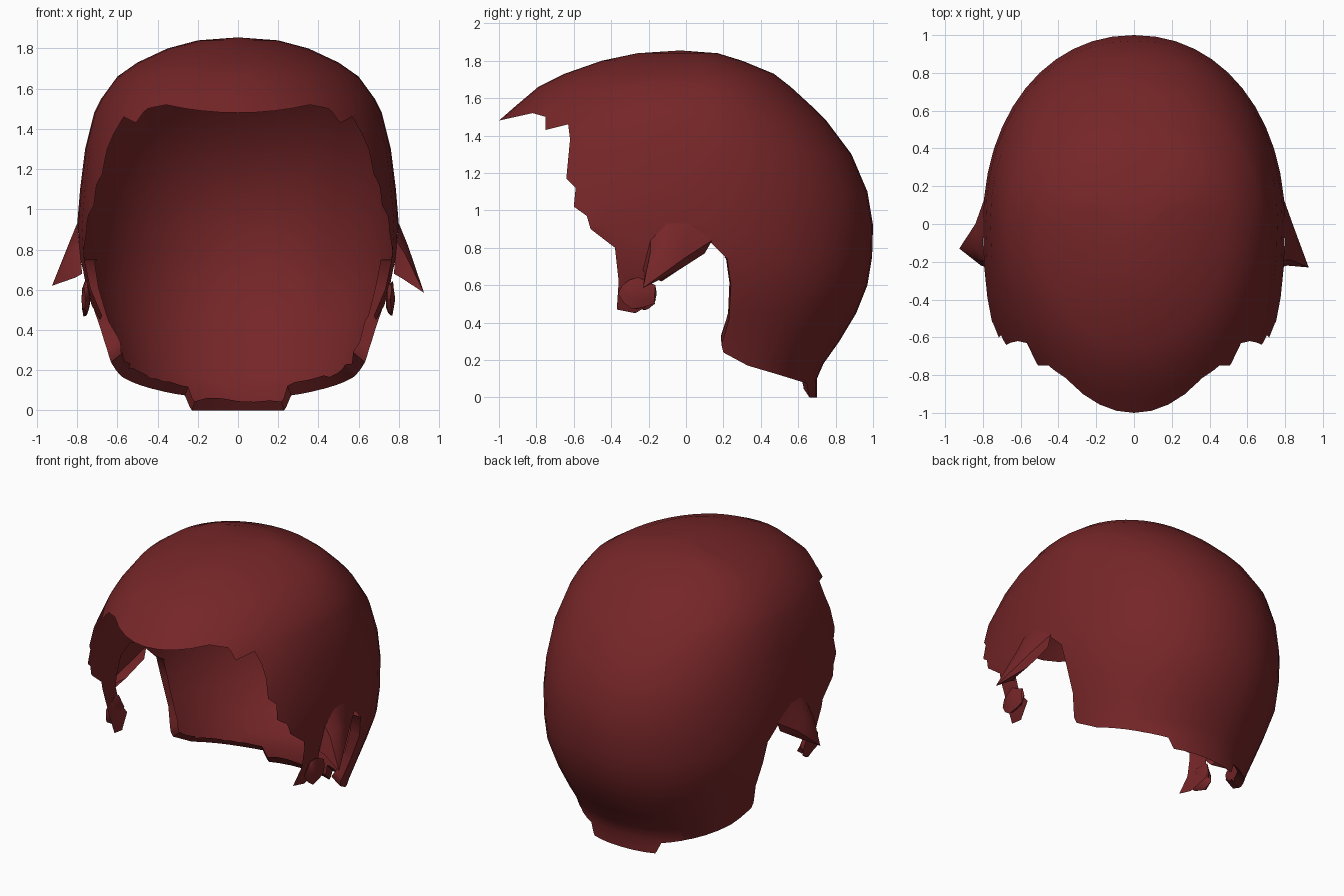
import bpy, bmesh, math, random
from mathutils import Vector

if "Cube" in bpy.data.objects:
    bpy.data.objects.remove(bpy.data.objects["Cube"])

random.seed(4)
hair = bpy.data.materials.new("dark red hair")
hair.diffuse_color = (0.18, 0.019, 0.021, 1)
hair.use_nodes = True
hair.node_tree.nodes["Principled BSDF"].inputs["Base Color"].default_value = hair.diffuse_color


def make(name, bm, recalc=True):
    if recalc:
        bmesh.ops.recalc_face_normals(bm, faces=bm.faces[:])
    me = bpy.data.meshes.new(name)
    bm.to_mesh(me)
    bm.free()
    ob = bpy.data.objects.new(name, me)
    bpy.context.collection.objects.link(ob)
    me.materials.append(hair)
    return ob


def smooth(ob, angle):
    bpy.ops.object.select_all(action='DESELECT')
    ob.select_set(True)
    bpy.context.view_layer.objects.active = ob
    bpy.ops.object.shade_smooth_by_angle(angle=math.radians(angle))


# Scalp rings: height, back y, front y, half width
rings = [
    (-.05, .70, -.5, .60), (.10, .70, -.55, .60), (.18, .735, -.7, .62),
    (.30, .82, -.85, .655), (.45, .91, -1.0, .71), (.60, .97, -1.1, .765),
    (.75, .995, -1.2, .79), (.92, 1.0, -1.25, .80), (1.10, .97, -1.18, .785),
    (1.30, .885, -1.08, .76), (1.48, .75, -1.0, .715), (1.55, .68, -.92, .68),
    (1.66, .56, -.79, .60), (1.73, .47, -.65, .50), (1.80, .30, -.45, .35),
    (1.84, .17, -.26, .20)]
SEG = 48


def spow(v, p):
    return math.copysign(abs(v) ** p, v) if abs(v) > 1e-9 else 0.0


bm = bmesh.new()
loops = []
for z, yb, yf, w in rings:
    yc = min(.1, (yb + yf) / 2 + .12)
    row = []
    for i in range(SEG):
        t = 2 * math.pi * i / SEG
        c, s = math.cos(t), math.sin(t)
        e = 2 / (2.1 if c > 0 else (2.0 if z > 1.4 else 2.3))
        r = yb - yc if c > 0 else yc - yf
        row.append(bm.verts.new((w * spow(s, e), yc + r * spow(c, e), z)))
    loops.append(row)
for a, b in zip(loops, loops[1:]):
    for i in range(SEG):
        j = (i + 1) % SEG
        bm.faces.new((a[i], a[j], b[j], b[i]))
pole = bm.verts.new((0, -.03, 1.855))
for i in range(SEG):
    bm.faces.new((loops[-1][i], loops[-1][(i + 1) % SEG], pole))
bm.faces.new(loops[0])
cap = make("hair_cap", bm)

# Side outline of the hairline: fringe, temple, sideburn, ear, nape
outline = [
    (-1.3, 2.1), (-1.3, 1.475), (-1.0, 1.48), (-.82, 1.52), (-.75, 1.50),
    (-.75, 1.43), (-.63, 1.46), (-.62, 1.38), (-.64, 1.17), (-.59, 1.12),
    (-.60, 1.02), (-.53, .97), (-.51, .90), (-.38, .80), (-.36, .62),
    (-.37, .47), (-.27, .45), (-.16, .52), (-.21, .60), (-.22, .70),
    (-.13, .88), (-.02, .92), (.08, .88), (.14, .82), (.22, .74),
    (.24, .60), (.23, .42), (.19, .28), (.20, .24), (.33, .17),
    (.50, .12), (.645, .075), (.66, 0), (1.3, 0), (1.3, 2.1)]
bm = bmesh.new()
side = bm.faces.new([bm.verts.new((-1.2, y, z)) for y, z in outline])
ext = bmesh.ops.extrude_face_region(bm, geom=[side])
bmesh.ops.translate(bm, vec=(2.4, 0, 0),
                    verts=[g for g in ext["geom"] if isinstance(g, bmesh.types.BMVert)])
cutter = make("hairline_cutter", bm)
cutter.hide_render = True

mod = cap.modifiers.new("hairline", 'BOOLEAN')
mod.operation = 'INTERSECT'
mod.solver = 'EXACT'
mod.object = cutter
bpy.context.view_layer.objects.active = cap
bpy.ops.object.modifier_apply(modifier="hairline")
bpy.data.objects.remove(cutter)

# Open the shell by removing the cut walls, then roll the nape edge inward
bm = bmesh.new()
bm.from_mesh(cap.data)
bm.normal_update()
walls = [f for f in bm.faces if abs(f.normal.x) < 1e-4]
bmesh.ops.delete(bm, geom=walls, context='FACES')
rim = [e for e in bm.edges if e.is_boundary
       and all(v.co.y > .15 and v.co.z < .8 for v in e.verts)]
ext = bmesh.ops.extrude_edge_only(bm, edges=rim)
core = Vector((0, .15, .75))
for v in ext["geom"]:
    if isinstance(v, bmesh.types.BMVert):
        d = (core - v.co).normalized()
        v.co += d * (.065 + random.uniform(-.015, .015))
bm.to_mesh(cap.data)
bm.free()
smooth(cap, 40)

# Flared tufts over the ears and lumpy sideburn ends
for name, sx, tip in (("right", 1, (.925, -.23, .585)), ("left", -1, (.925, -.13, .62))):
    bm = bmesh.new()
    base = [bm.verts.new((sx * x, y, z)) for x, y, z in (
        (.775, -.23, .68), (.79, -.19, .84), (.80, -.10, .93),
        (.80, .01, .93), (.79, .14, .84), (.78, .10, .77))]
    mid = [bm.verts.new((sx * x, y, z)) for x, y, z in (
        (.81, -.22, .66), (.83, -.19, .78), (.845, -.12, .82),
        (.845, -.05, .81), (.84, .0, .75), (.82, -.04, .68))]
    end = bm.verts.new((sx * tip[0], tip[1], tip[2]))
    for i in range(6):
        j = (i + 1) % 6
        if i != 5:
            bm.faces.new((base[i], base[j], mid[j], mid[i]))
        bm.faces.new((mid[i], mid[j], end))
    smooth(make(name + "_ear_tuft", bm), 35)

    bm = bmesh.new()
    bmesh.ops.create_icosphere(bm, subdivisions=2, radius=1)
    for v in bm.verts:
        k = random.uniform(.8, 1.1)
        v.co = Vector((sx * (.757 + .024 * v.co.x * k),
                       -.255 + .1 * v.co.y * k, .555 + .095 * v.co.z * k))
    smooth(make(name + "_sideburn", bm), 40)
